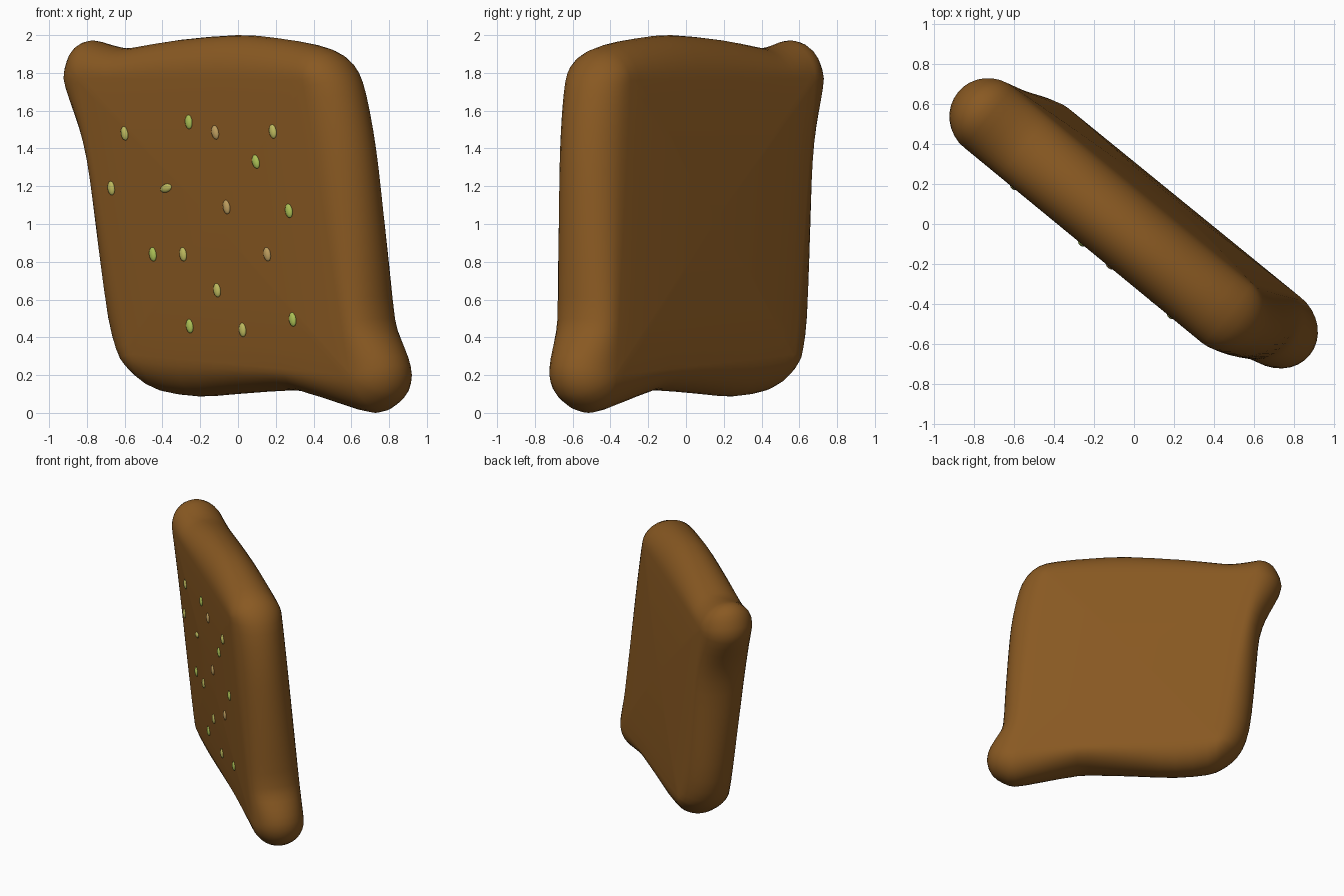
import bpy, bmesh, random
from math import sin, cos, pi
from mathutils import Vector

if "Cube" in bpy.data.objects:
    bpy.data.objects.remove(bpy.data.objects["Cube"])

random.seed(4)
ANG = -0.688                                   # slab is turned about z
U = Vector((cos(ANG), sin(ANG), 0))            # along the slab
N = Vector((sin(ANG), -cos(ANG), 0))           # out of the seeded face
LEAN = 0.064


def material(name, rgb):
    m = bpy.data.materials.new(name)
    m.diffuse_color = (*rgb, 1)
    m.use_nodes = True
    m.node_tree.nodes["Principled BSDF"].inputs["Base Color"].default_value = m.diffuse_color
    return m


def world(u, z, w):
    p = U * u + N * (w + LEAN * (z - 1))
    p.z = z
    return p


# Slab outline in its own plane (u, z), clockwise from the top
outline = [Vector(p) for p in (
    (.05, 2.0), (.31, 1.985), (.57, 1.95), (.72, 1.90), (.81, 1.81), (.86, 1.69),
    (.90, 1.5), (.925, 1.3), (.947, 1.0), (.962, .75), (.978, .5), (1.02, .4),
    (1.075, .3), (1.097, .2), (1.065, .1), (.99, .035), (.89, 0), (.725, .035),
    (.6, .068), (.47, .1), (.34, .12), (-.05, .1), (-.31, .087), (-.55, .115),
    (-.66, .17), (-.745, .24), (-.81, .33), (-.86, .5), (-.892, .8), (-.915, 1.1),
    (-.938, 1.33), (-.988, 1.5), (-1.06, 1.65), (-1.1, 1.77), (-1.068, 1.88),
    (-1.02, 1.945), (-.945, 1.972), (-.855, 1.953), (-.725, 1.93), (-.6, 1.942), (-.34, 1.975))]
# Corners of the flat core that the rounded rim wraps around
core = [Vector(p) for p in ((.64, 1.76), (.88, .2), (-.62, .31), (-.9, 1.77))]


def smooth_loop(pts, steps):
    out, n = [], len(pts)
    for i in range(n):
        a, b, c, d = (pts[(i + k) % n] for k in (-1, 0, 1, 2))
        for s in range(steps):
            t = s / steps
            out.append(0.5 * (2 * b + (c - a) * t + (2 * a - 5 * b + 4 * c - d) * t * t
                              + (3 * b - a - 3 * c + d) * t ** 3))
    return out


def on_core(p):
    best = None
    for a, b in zip(core, core[1:] + core[:1]):
        t = max(0, min(1, (p - a).dot(b - a) / (b - a).length_squared))
        q = a + (b - a) * t
        if best is None or (q - p).length < (best - p).length:
            best = q
    return best


# Slab body: rounded rim rings, then slightly bulged faces closing at the middle
rim = smooth_loop(outline, 2)
inner = [on_core(p) for p in rim]
mid = Vector((0, 1.03))
R, BULGE = 0.195, 0.018
bm = bmesh.new()
rings = []


def ring(points, w):
    rings.append([bm.verts.new(world(p.x, p.y, w)) for p in points])


caps = [(k, R + BULGE * (1 - k * k)) for k in (0.3, 0.6, 0.85)]
for k, w in caps:
    ring([mid.lerp(c, k) for c in inner], -w)
for i in range(17):
    f = -pi / 2 + pi * i / 16
    ring([c + (p - c) * cos(f) for c, p in zip(inner, rim)], R * sin(f))
for k, w in reversed(caps):
    ring([mid.lerp(c, k) for c in inner], w)
n = len(rim)
for a, b in zip(rings, rings[1:]):
    for i in range(n):
        j = (i + 1) % n
        bm.faces.new((a[i], a[j], b[j], b[i]))
for r, w in ((rings[0], -R - BULGE), (rings[-1], R + BULGE)):
    c = bm.verts.new(world(mid.x, mid.y, w))
    for i in range(n):
        bm.faces.new((r[i], r[(i + 1) % n], c))
bmesh.ops.remove_doubles(bm, verts=bm.verts, dist=0.0005)
bmesh.ops.recalc_face_normals(bm, faces=bm.faces)
for f in bm.faces:
    f.smooth = True
me = bpy.data.meshes.new("slab")
bm.to_mesh(me)
bm.free()
slab = bpy.data.objects.new("slab", me)
bpy.context.collection.objects.link(slab)
me.materials.append(material("crust_brown", (.25, .1, .016)))
bpy.context.view_layer.update()

# Seeds pressed into the front face: (x, z, tilt, colour index)
colours = [material("seed_green", (.4, .52, .09)), material("seed_yellow", (.5, .48, .11)),
           material("seed_tan", (.5, .33, .11))]
seeds = [(-.6, 1.48, .2, 1), (-.26, 1.54, .1, 0), (-.12, 1.485, .25, 2), (.185, 1.49, .2, 1),
         (.095, 1.33, .3, 0), (-.67, 1.19, .15, 1), (-.38, 1.19, -1.3, 1), (-.06, 1.09, .2, 2),
         (.27, 1.07, .2, 0), (-.45, .84, .15, 0), (-.29, .84, .15, 1), (.155, .84, .2, 2),
         (-.11, .65, .15, 1), (-.255, .46, .15, 0), (.025, .44, .1, 1), (.29, .495, .15, 0)]
for x, z, tilt, col in seeds:
    hit, loc, nor, _ = slab.ray_cast(Vector((x, -3, z)), Vector((0, 1, 0)))
    if not hit:
        continue
    bpy.ops.mesh.primitive_uv_sphere_add(segments=12, ring_count=8, radius=1, location=loc)
    s = bpy.context.object
    s.name = "seed"
    s.scale = (.023, .016, .038)
    s.rotation_euler = (0, -tilt, ANG)
    bpy.ops.object.shade_smooth()
    s.data.materials.append(colours[col])
